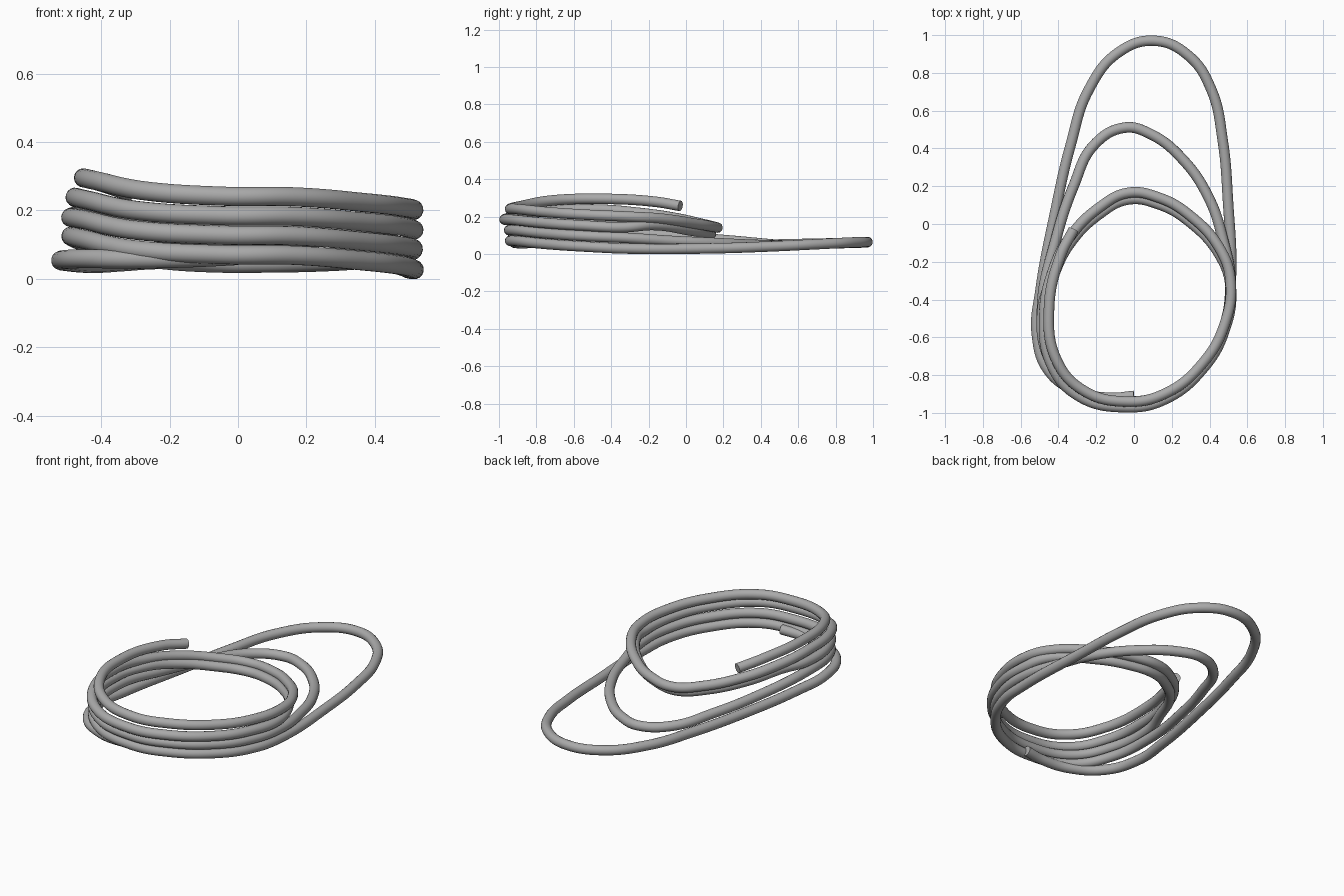
import bpy

# Remove the default object
default_cube = bpy.data.objects.get("Cube")
if default_cube:
    bpy.data.objects.remove(default_cube, do_unlink=True)

TUBE_RADIUS = 0.028
TURN_DROP = 0.057  # height lost with every turn of the coil

# Upper loose end, running down to the left side
loose_end = [(-0.32, -0.03, 0.257), (-0.39, -0.17, 0.28)]

# Left, front and right sides, shared by every turn
front_arc = [
    (-0.45, -0.45, 0.295), (-0.41, -0.72, 0.286), (-0.27, -0.88, 0.257),
    (-0.05, -0.94, 0.242), (0.16, -0.90, 0.24), (0.37, -0.73, 0.223),
    (0.48, -0.53, 0.21), (0.512, -0.31, 0.2),
]

# Back bends: two short ones, one medium and one long
short_back = [
    (0.46, -0.14, 0.19), (0.29, 0.05, 0.162), (0.13, 0.14, 0.147),
    (-0.03, 0.165, 0.142), (-0.18, 0.09, 0.16), (-0.34, -0.07, 0.195),
    (-0.43, -0.25, 0.22),
]
medium_back = [
    (0.47, -0.08, 0.07), (0.4, 0.13, 0.06), (0.26, 0.34, 0.05),
    (0.08, 0.48, 0.046), (-0.05, 0.51, 0.046), (-0.21, 0.42, 0.055),
    (-0.32, 0.2, 0.075), (-0.41, -0.07, 0.095),
]
long_back = [
    (0.497, 0.13, 0.03), (0.47, 0.44, 0.04), (0.41, 0.71, 0.053),
    (0.29, 0.89, 0.062), (0.11, 0.97, 0.064), (-0.08, 0.91, 0.06),
    (-0.24, 0.71, 0.056), (-0.335, 0.42, 0.05), (-0.42, 0.05, 0.045),
]

# Lower end, tucked under the front of the coil
tucked_end = [
    (-0.495, -0.35, 0.05), (-0.515, -0.58, 0.055), (-0.45, -0.78, 0.059),
    (-0.29, -0.89, 0.058), (-0.12, -0.92, 0.062), (0.0, -0.91, 0.068),
]


def shifted(points, dx=0.0, dy=0.0, dz=0.0):
    """Move a run of path points."""
    return [(x + dx, y + dy, z + dz) for x, y, z in points]


def front_turn(turn, left_shift, forward_shift):
    """Front arc of one turn; the left side spreads outward lower down."""
    lowered = shifted(front_arc, dy=-forward_shift, dz=-turn * TURN_DROP)
    return [(x - left_shift if x < -0.2 else x, y, z) for x, y, z in lowered]


def make_tube(name, points, radius, material):
    """Sweep a round section along a smooth path and turn it into a mesh."""
    curve = bpy.data.curves.new(name + "_path", "CURVE")
    curve.dimensions = "3D"
    curve.resolution_u = 14
    curve.bevel_depth = radius
    curve.bevel_resolution = 6
    curve.use_fill_caps = True
    spline = curve.splines.new("BEZIER")
    spline.bezier_points.add(len(points) - 1)
    for bezier_point, position in zip(spline.bezier_points, points):
        bezier_point.co = position
        bezier_point.handle_left_type = "AUTO"
        bezier_point.handle_right_type = "AUTO"
    guide = bpy.data.objects.new(name + "_guide", curve)
    bpy.context.collection.objects.link(guide)
    depsgraph = bpy.context.evaluated_depsgraph_get()
    mesh = bpy.data.meshes.new_from_object(guide.evaluated_get(depsgraph))
    bpy.data.objects.remove(guide, do_unlink=True)

    tube = bpy.data.objects.new(name, mesh)
    bpy.context.collection.objects.link(tube)
    mesh.materials.clear()
    mesh.materials.append(material)
    bpy.ops.object.select_all(action="DESELECT")
    tube.select_set(True)
    bpy.context.view_layer.objects.active = tube
    bpy.ops.object.shade_smooth_by_angle()
    return tube


# Plain grey material
grey = bpy.data.materials.new("plain_grey")
grey.use_nodes = True
grey_colour = (0.4, 0.4, 0.4, 1.0)
grey.diffuse_color = grey_colour
grey.node_tree.nodes["Principled BSDF"].inputs["Base Color"].default_value = grey_colour

# Coil path from the loose top end down to the tucked bottom end
path = (
    loose_end
    + front_turn(0, 0.0, 0.0) + short_back
    + front_turn(1, 0.025, 0.03) + shifted(short_back, dy=-0.035, dz=-0.035)
    + front_turn(2, 0.035, 0.005) + medium_back
    + front_turn(3, 0.037, 0.0) + long_back
    + tucked_end
)
make_tube("coiled_rope", path, TUBE_RADIUS, grey)
